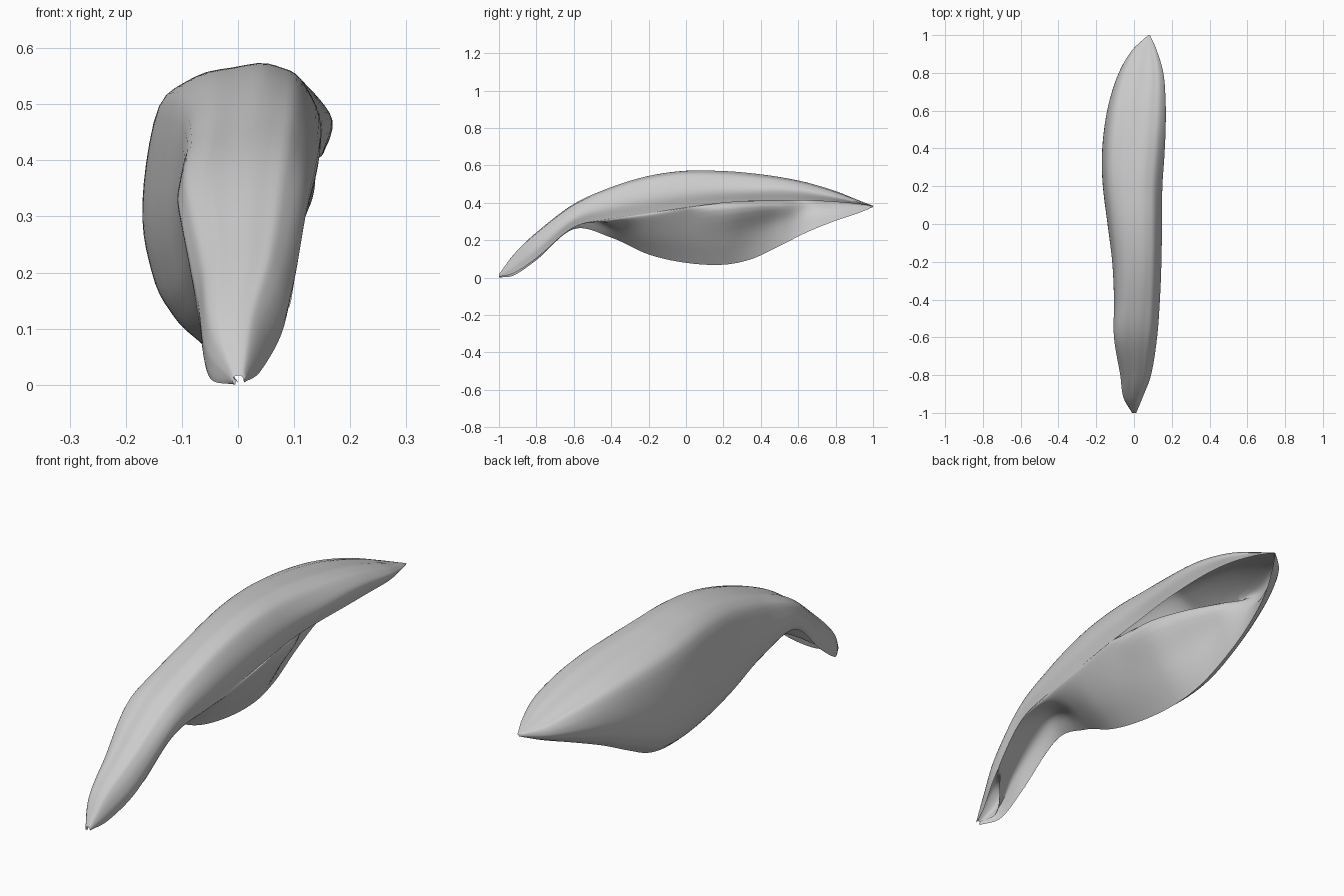
import bpy, bmesh, math

if "Cube" in bpy.data.objects:
    bpy.data.objects.remove(bpy.data.objects["Cube"])

# Stations along the petal: y, top z, keel z, left x, right x, right-lip z, keel x, inner fold x, inner fold z
STATIONS = [
    (-1.0, .024, .006, -.010, .012, .010, -.005, .0, .010),
    (-.92, .130, .018, -.055, .045, .030, -.05, -.03, .04),
    (-.8, .245, .10, -.072, .09, .11, -.065, .045, .125),
    (-.6, .397, .265, -.105, .122, .275, -.085, .085, .282),
    (-.4, .487, .22, -.105, .137, .32, -.07, .110, .305),
    (-.2, .547, .13, -.115, .145, .35, -.055, .125, .325),
    (0, .575, .085, -.14, .148, .38, -.055, .13, .36),
    (.2, .574, .075, -.165, .15, .405, -.06, .115, .39),
    (.35, .562, .105, -.17, .16, .415, -.07, .06, .40),
    (.5, .542, .175, -.158, .167, .418, -.078, -.02, .40),
    (.65, .512, .25, -.13, .167, .418, -.07, -.105, .39),
    (.8, .467, .31, -.08, .155, .41, -.03, -.06, .375),
    (.92, .42, .35, -.01, .12, .40, .03, .01, .375),
    (1.0, .39, .383, .075, .085, .388, .077, .08, .386),
]


def hermite(ts, vs, t):
    """Smooth interpolation through uneven knots."""
    n = len(ts)
    i = max(k for k in range(n - 1) if ts[k] <= t + 1e-9)

    def slope(k):
        a, b = max(k - 1, 0), min(k + 1, n - 1)
        return (vs[b] - vs[a]) / (ts[b] - ts[a])
    h = ts[i + 1] - ts[i]
    u = (t - ts[i]) / h
    return ((2*u**3 - 3*u*u + 1) * vs[i] + (u**3 - 2*u*u + u) * h * slope(i)
            + (3*u*u - 2*u**3) * vs[i + 1] + (u**3 - u*u) * h * slope(i + 1))


def spline(pts, steps):
    """Sample a smooth open curve through section points, last point left off."""
    ts = list(range(len(pts)))
    count = (len(pts) - 1) * steps
    return [tuple(hermite(ts, [p[a] for p in pts], k / steps) for a in (0, 1))
            for k in range(count)]


def step(a, b, v):
    u = min(1, max(0, (v - a) / (b - a)))
    return u * u * (3 - 2 * u)


def section(y):
    ys = [s[0] for s in STATIONS]
    zt, zb, xl, xr, zr, xk, gx, gz = [
        hermite(ys, [s[c] for s in STATIONS], y) for c in range(1, 9)]
    w, H, h = xr - xl, zt - zb, zt - zr
    lip, keel = (xr - .05 * w, zr), (xk, zb)
    # Outer skin: right lip, over the crown, down the left wall to the keel
    far = step(.3, .6, y)
    outer = [lip, (xr, zr + (.42 + .1 * far) * h),
             (xr - .12 * w, zr + (.85 + .05 * far) * h),
             (xl + .68 * w, zt), (xl + .33 * w, zt - .03 * H),
             (xl + .09 * w, zt - .14 * H), (xl, zb + .5 * H),
             (xl + .15 * (xk - xl), zb + .25 * H),
             (xl + .5 * (xk - xl), zb + .1 * H), keel]
    # Inner skin: keel, tucked panel, fold, then the hollow under the crown
    d = max(1 - step(-.92, -.75, y), step(.0, .3, y))
    hollow = [(xl + .1 * w, zb + .72 * H), (xl + .55 * w, zt - .06 * H),
              (xr - .17 * w, zr + .65 * h)]
    hollow = [tuple(lip[a] + (p[a] - lip[a]) * d for a in (0, 1)) for p in hollow]
    # Shallow groove under the stalk, bulge mid-length, dished towards the tip
    groove = .35 * (1 - step(-.6, -.35, y)) * H
    dish = .12 - .16 * step(-.55, -.2, y) * (1 - step(.2, .5, y))
    panel = ((xk + gx) / 2 - dish * (gx - xk),
             (zb + gz) / 2 + .5 * dish * (gz - zb) + groove)
    inner = [keel, panel, (gx, gz)] + hollow + [lip]
    skin = spline(outer, 5)
    # Faint lengthwise veins on the outer skin
    fade = step(-1, -.8, y) * (1 - step(.8, 1, y))
    skin = [(x, z + .002 * fade * math.sin(k * 1.3 + 2.5 * y)
             * math.sin(math.pi * k / len(skin))) for k, (x, z) in enumerate(skin)]
    return skin + spline(inner, 5)


# Loft the petal
bm = bmesh.new()
rows = 140
rings = []
for r in range(rows + 1):
    y = -math.cos(math.pi * r / rows) * .5 + .5 * (2 * r / rows - 1)
    rings.append([bm.verts.new((x, y, z)) for x, z in section(y)])
n = len(rings[0])
for a, b in zip(rings, rings[1:]):
    for k in range(n):
        j = (k + 1) % n
        bm.faces.new((a[k], a[j], b[j], b[k]))
bm.faces.new(rings[0])
bm.faces.new(rings[-1])
bmesh.ops.remove_doubles(bm, verts=bm.verts[:], dist=.0002)
bmesh.ops.recalc_face_normals(bm, faces=bm.faces[:])
low = min(v.co.z for v in bm.verts)
bmesh.ops.translate(bm, verts=bm.verts[:], vec=(0, 0, -low))
mesh = bpy.data.meshes.new("petal")
bm.to_mesh(mesh)
bm.free()
petal = bpy.data.objects.new("petal", mesh)
bpy.context.collection.objects.link(petal)
bpy.context.view_layer.objects.active = petal
petal.select_set(True)
bpy.ops.object.shade_smooth_by_angle(angle=math.radians(60))
